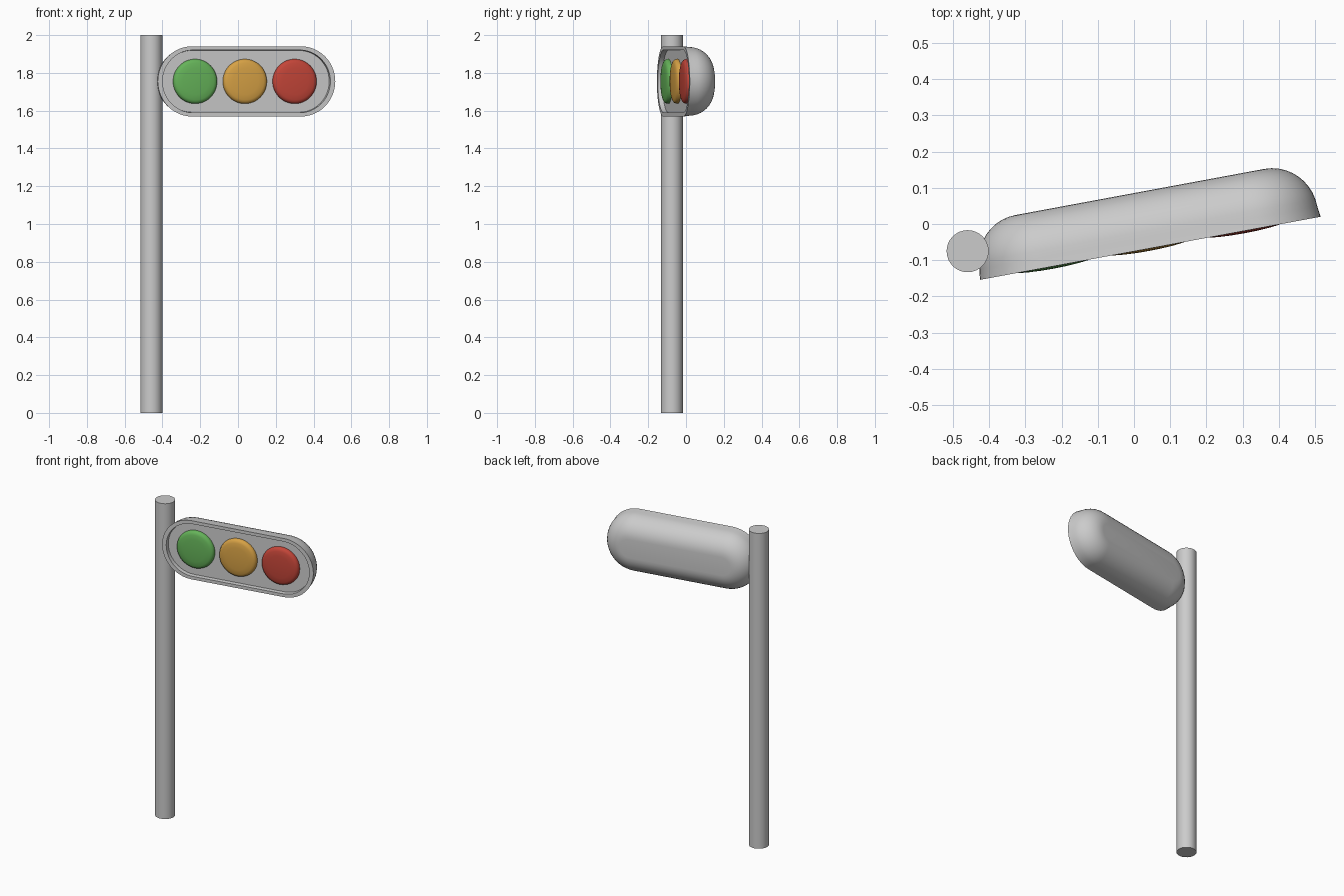
import bpy, bmesh, math
from mathutils import Matrix

if "Cube" in bpy.data.objects:
    bpy.data.objects.remove(bpy.data.objects["Cube"])

TILT = math.radians(10.5)
# Local frame of the signal head: x along it, -y out of its front face
HEAD = Matrix.Translation((0.045, -0.067, 1.755)) @ Matrix.Rotation(TILT, 4, 'Z')


def material(name, rgb):
    m = bpy.data.materials.new(name)
    m.diffuse_color = (*rgb, 1)
    m.use_nodes = True
    m.node_tree.nodes["Principled BSDF"].inputs["Base Color"].default_value = m.diffuse_color
    return m


def loft(name, rings, matrix, mat=None, angle=35):
    """Skin a list of closed rings and cap both ends."""
    bm = bmesh.new()
    loops = [[bm.verts.new(p) for p in ring] for ring in rings]
    n = len(loops[0])
    for a, b in zip(loops, loops[1:]):
        for i in range(n):
            j = (i + 1) % n
            bm.faces.new((a[i], a[j], b[j], b[i]))
    bm.faces.new(loops[0])
    bm.faces.new(loops[-1])
    bmesh.ops.recalc_face_normals(bm, faces=bm.faces)
    me = bpy.data.meshes.new(name)
    bm.to_mesh(me)
    bm.free()
    ob = bpy.data.objects.new(name, me)
    bpy.context.collection.objects.link(ob)
    ob.matrix_world = matrix
    if mat:
        me.materials.append(mat)
    bpy.ops.object.select_all(action='DESELECT')
    ob.select_set(True)
    bpy.context.view_layer.objects.active = ob
    bpy.ops.object.shade_smooth_by_angle(angle=math.radians(angle))
    return ob


def stadium(half, r, y, n=24):
    """Pill outline with straight half-length `half` and end radius r."""
    pts = []
    for side in (0, 1):
        for k in range(n + 1):
            a = -math.pi / 2 + math.pi * k / n + math.pi * side
            pts.append((r * math.cos(a) + (half if side == 0 else -half), y, r * math.sin(a)))
    return pts


def circle(r, y, n=48):
    return [(r * math.cos(t * math.tau / n), y, r * math.sin(t * math.tau / n)) for t in range(n)]


# Pole
bpy.ops.mesh.primitive_cylinder_add(vertices=32, radius=0.058, depth=2, location=(-0.459, -0.075, 1))
pole = bpy.context.object
pole.name = "pole"
bpy.ops.object.shade_smooth_by_angle(angle=math.radians(35))

# Housing: recessed front, thin lip, rounded back
R, HALF, DEPTH, ROUND = 0.186, 0.292, 0.158, 0.128
rings = [stadium(HALF - 0.006, R - 0.022, 0.025), stadium(HALF - 0.006, R - 0.02, 0),
         stadium(HALF, R, 0)]
for k in range(11):
    a = math.pi / 2 * k / 10
    rings.append(stadium(HALF, R - 0.004 - 0.125 * (1 - math.cos(a)),
                         DEPTH - ROUND + ROUND * math.sin(a)))
loft("signal_housing", rings, HEAD)

# Lamps: discs with rounded rims and slightly domed faces
lamp_profile = [(0.118, 0.03), (0.118, 0.018), (0.115, 0.009), (0.108, 0.003),
                (0.098, -0.001), (0.07, -0.004), (0.035, -0.006), (0.008, -0.0065)]
for name, x, rgb in (("green_lamp", -0.273, (0.13, 0.45, 0.10)),
                     ("amber_lamp", -0.005, (0.68, 0.36, 0.06)),
                     ("red_lamp", 0.263, (0.55, 0.06, 0.04))):
    loft(name, [circle(r, y) for r, y in lamp_profile],
         HEAD @ Matrix.Translation((x, 0, 0)), material(name + "_paint", rgb), 60)
